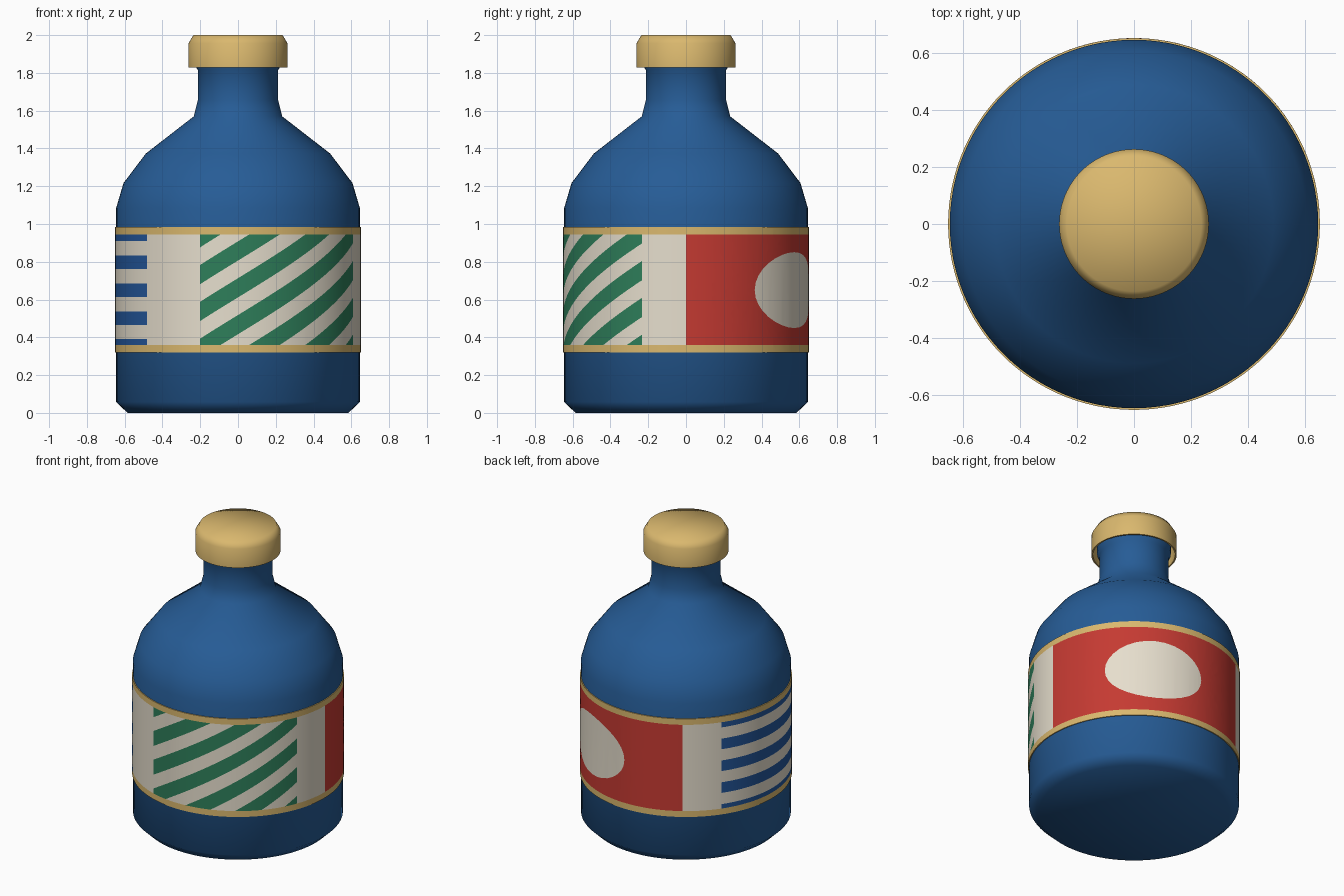
import bpy, bmesh, math
from mathutils import Vector

if "Cube" in bpy.data.objects:
    bpy.data.objects.remove(bpy.data.objects["Cube"])


def material(name, rgb):
    m = bpy.data.materials.new(name)
    lin = [((c / 255 + 0.055) / 1.055) ** 2.4 for c in rgb]
    m.diffuse_color = (*lin, 1)
    m.use_nodes = True
    m.node_tree.nodes["Principled BSDF"].inputs["Base Color"].default_value = m.diffuse_color
    return m


BLUE = material("bottle blue", (38, 92, 150))
GOLD = material("gold", (218, 184, 110))
CREAM = material("cream", (230, 222, 205))
RED = material("red", (197, 58, 50))
GREEN = material("green", (46, 126, 90))
STRIPE = material("stripe blue", (35, 86, 154))


def finish(bm, name, mats, angle):
    me = bpy.data.meshes.new(name)
    bm.to_mesh(me)
    bm.free()
    ob = bpy.data.objects.new(name, me)
    bpy.context.collection.objects.link(ob)
    for m in mats:
        me.materials.append(m)
    bpy.ops.object.select_all(action='DESELECT')
    ob.select_set(True)
    bpy.context.view_layer.objects.active = ob
    bpy.ops.object.shade_smooth_by_angle(angle=math.radians(angle))
    return ob


def lathe(name, profile, mat, angle, n=96):
    """Spin an (r, z) profile, listed from the outside bottom upward, around z."""
    bm = bmesh.new()
    rings = []
    for r, z in profile:
        if r == 0:
            rings.append([bm.verts.new((0, 0, z))] * n)
        else:
            rings.append([bm.verts.new((r * math.cos(2 * math.pi * i / n),
                                        r * math.sin(2 * math.pi * i / n), z)) for i in range(n)])
    for a, b in zip(rings, rings[1:]):
        for i in range(n):
            j = (i + 1) % n
            bm.faces.new(list(dict.fromkeys((a[i], a[j], b[j], b[i]))))
    return finish(bm, name, [mat], angle)


# Bottle body with shoulder, neck and lip
lathe("bottle_body", [(0, 0), (0.585, 0), (0.645, 0.058), (0.645, 1.085), (0.606, 1.217),
                      (0.488, 1.373), (0.234, 1.57), (0.213, 1.655), (0.212, 1.815),
                      (0.226, 1.835), (0.226, 1.9), (0, 1.9)], BLUE, 60)

# Hollow cap
lathe("cap", [(0, 1.97), (0.24, 1.97), (0.252, 1.95), (0.252, 1.828), (0.262, 1.828),
              (0.262, 1.957), (0.236, 2.0), (0, 2.0)], GOLD, 60)

# Label: an unrolled sheet (x = degrees from the front, y = inset) cut, coloured, then wrapped
R, Z0, Z1 = 0.651, 0.36, 0.945
MATS = [CREAM, GOLD, GREEN, RED, STRIPE]
PANELS = {"green": (-18, 69), "red": (90, 213), "blue": (234.5, 312.4)}
ROWS = [(0.32, 0.01), (0.32, 0), (Z0, 0), (Z1, 0), (0.985, 0), (0.985, 0.01)]
START, STEP = -30, 3
bm = bmesh.new()
cols = [[bm.verts.new((START + STEP * i, y, z)) for z, y in ROWS]
        for i in range(360 // STEP + 1)]
for a, b in zip(cols, cols[1:]):
    for k in range(len(ROWS) - 1):
        bm.faces.new((a[k], b[k], b[k + 1], a[k + 1]))


def inside(f, panel):
    c = f.calc_center_median()
    return PANELS[panel][0] < c.x < PANELS[panel][1] and Z0 < c.z < Z1


def cut(co, no, panel=None):
    faces = [f for f in bm.faces if panel is None or inside(f, panel)]
    geom = set(faces)
    for f in faces:
        geom.update(f.edges)
        geom.update(f.verts)
    bmesh.ops.bisect_plane(bm, geom=list(geom), dist=1e-5, plane_co=co, plane_no=no)


for lo, hi in PANELS.values():
    cut((lo, 0, 0), (1, 0, 0))
    cut((hi, 0, 0), (1, 0, 0))

# Diagonal green stripes: position along the stripe pattern in degrees at the lower edge
PERIOD, WIDTH, FIRST = 28.0, 14.6, 33.3
SLOPE = 3 * PERIOD / (Z1 - Z0)
for k in range(-5, 3):
    for off in (0, WIDTH):
        cut((FIRST + k * PERIOD + off, 0, Z0), Vector((1, 0, -SLOPE)).normalized(), "green")

# Level blue stripes
for k in range(-2, 3):
    for s in (-1, 1):
        cut((0, 0, 0.65 + k * 0.148 + s * 0.036), (0, 0, 1), "blue")

# White oval in the red panel, cut by its tangent lines
OX, OZ, OA, OB = 151.7, 0.65, 27.6, 0.2
for i in range(32):
    t = 2 * math.pi * (i + 0.5) / 32
    co = (OX + OA * math.cos(t), 0, OZ + OB * math.sin(t))
    cut(co, Vector((math.cos(t) / OA, 0, math.sin(t) / OB)).normalized(), "red")

# Colour by position on the sheet
for f in bm.faces:
    c = f.calc_center_median()
    if not Z0 < c.z < Z1:
        f.material_index = 1
    elif inside(f, "green"):
        p = (c.x - (c.z - Z0) * SLOPE - FIRST) % PERIOD
        f.material_index = 2 if p < WIDTH else 0
    elif inside(f, "red"):
        d = ((c.x - OX) / OA) ** 2 + ((c.z - OZ) / OB) ** 2
        f.material_index = 0 if d < 1 else 3
    elif inside(f, "blue"):
        p = (c.z - 0.65 + 0.036) % 0.148
        f.material_index = 4 if p < 0.072 else 0

# Wrap around the bottle
for v in bm.verts:
    t, r = math.radians(v.co.x), R - v.co.y
    v.co = (r * math.sin(t), -r * math.cos(t), v.co.z)
bmesh.ops.remove_doubles(bm, verts=bm.verts[:], dist=1e-5)
finish(bm, "label", MATS, 40)
